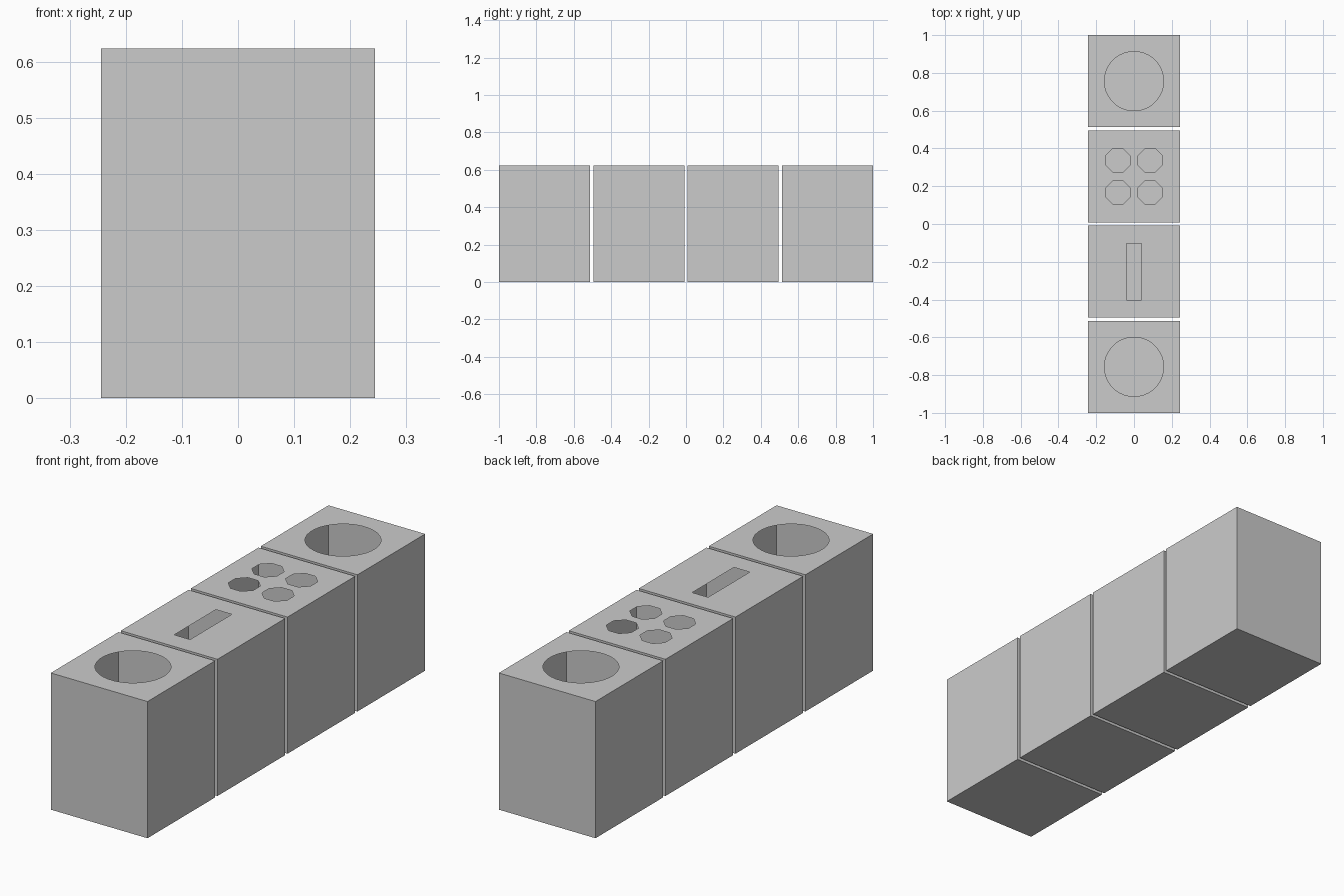
import bpy, bmesh, math

if "Cube" in bpy.data.objects:
    bpy.data.objects.remove(bpy.data.objects["Cube"])

SIZE, HEIGHT = 0.4875, 0.623
STEP = (2 - SIZE) / 3


def polygon(cx, cy, radius, sides):
    return [(cx + radius * math.cos(2 * math.pi * (i + 0.5) / sides),
             cy + radius * math.sin(2 * math.pi * (i + 0.5) / sides)) for i in range(sides)]


def rectangle(hx, hy):
    return [(-hx, -hy), (hx, -hy), (hx, hy), (-hx, hy)]


def bin_box(name, y, holes):
    """Thin-walled hollow box whose lid has openings cut through it."""
    bm = bmesh.new()
    outline = rectangle(SIZE / 2, SIZE / 2)
    base = [bm.verts.new((px, py, 0)) for px, py in outline]
    top = [bm.verts.new((px, py, HEIGHT)) for px, py in outline]
    # floor and four walls
    bm.faces.new(base[::-1])
    for i in range(4):
        j = (i + 1) % 4
        bm.faces.new((base[i], base[j], top[j], top[i]))
    # lid filled between the rim and the openings
    edges = [bm.edges.get((top[i], top[(i + 1) % 4])) for i in range(4)]
    for hole in holes:
        ring = [bm.verts.new((px, py, HEIGHT)) for px, py in hole]
        edges += [bm.edges.new((ring[i - 1], ring[i])) for i in range(len(ring))]
    bmesh.ops.triangle_fill(bm, edges=edges, use_beauty=True, normal=(0, 0, 1))
    bm.normal_update()
    for f in bm.faces:
        if f.calc_center_median().z > HEIGHT - 0.001 and f.normal.z < 0:
            f.normal_flip()
    mesh = bpy.data.meshes.new(name)
    bm.to_mesh(mesh)
    bm.free()
    obj = bpy.data.objects.new(name, mesh)
    obj.location.y = y
    bpy.context.collection.objects.link(obj)


round_hole = [polygon(0, 0, 0.157, 32)]
slot = [rectangle(0.04, 0.15)]
four_holes = [polygon(sx * 0.085, sy * 0.085, 0.068, 8) for sx in (-1, 1) for sy in (-1, 1)]

# row of four bins, front to back
bins = [("front_round_hole_bin", round_hole), ("slot_bin", slot),
        ("four_hole_bin", four_holes), ("back_round_hole_bin", round_hole)]
for i, (name, holes) in enumerate(bins):
    bin_box(name, (i - 1.5) * STEP, holes)
